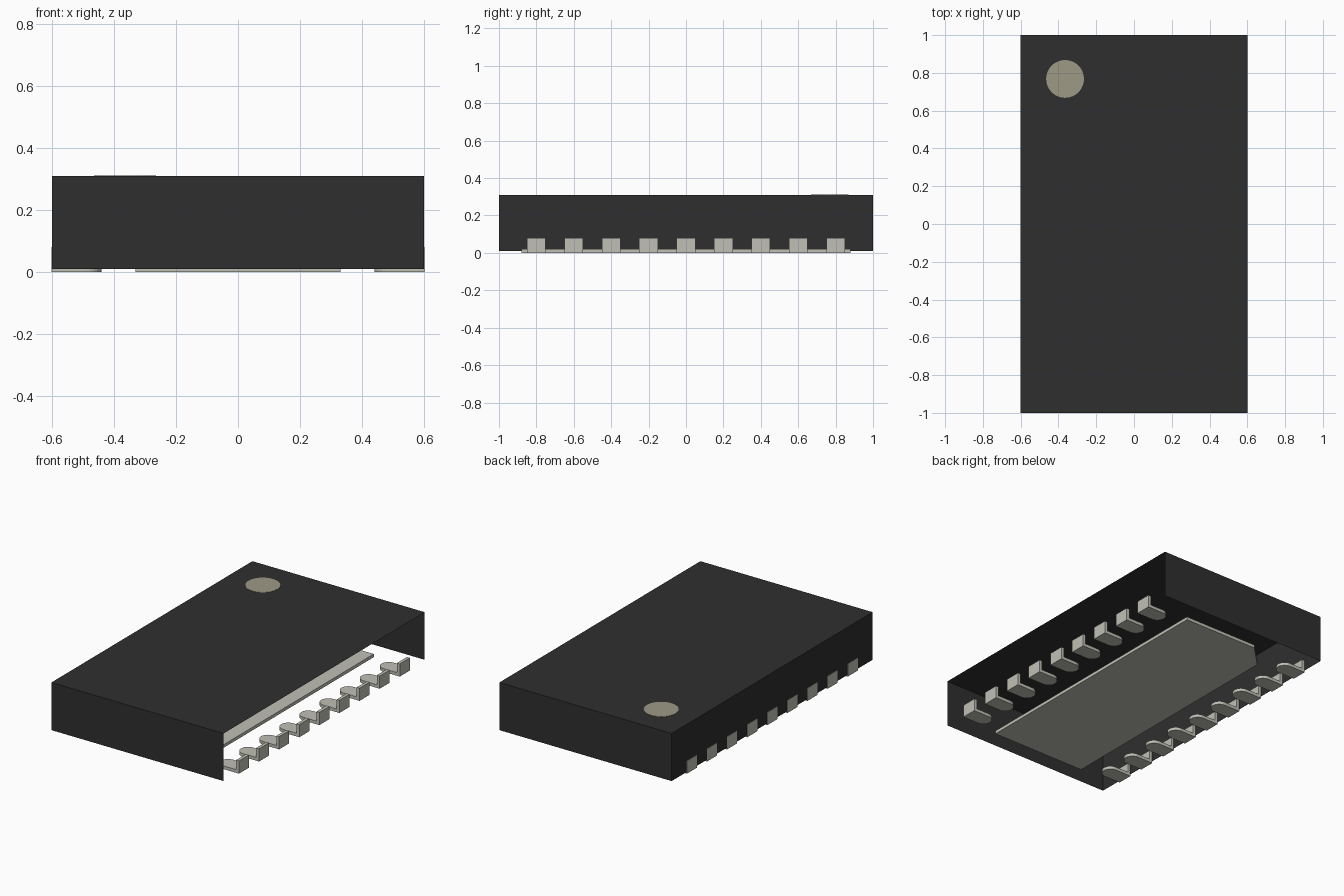
import bpy
import bmesh
import math

cube = bpy.data.objects.get("Cube")
if cube:
    bpy.data.objects.remove(cube, do_unlink=True)


def material(name, rgb):
    m = bpy.data.materials.new(name)
    m.use_nodes = True
    m.diffuse_color = (*rgb, 1)
    m.node_tree.nodes["Principled BSDF"].inputs["Base Color"].default_value = (*rgb, 1)
    return m


BLACK = material("black plastic", (0.028, 0.028, 0.028))
METAL = material("tinned metal", (0.53, 0.53, 0.47))
INK = material("beige marker", (0.345, 0.32, 0.24))


def finish(name, bm, mat):
    mesh = bpy.data.meshes.new(name)
    bm.to_mesh(mesh)
    bm.free()
    mesh.materials.append(mat)
    obj = bpy.data.objects.new(name, mesh)
    bpy.context.collection.objects.link(obj)
    return obj


def box(bm, lo, hi):
    verts = bmesh.ops.create_cube(bm, size=1)["verts"]
    for v in verts:
        v.co = [lo[i] + (v.co[i] + 0.5) * (hi[i] - lo[i]) for i in range(3)]


def slab(bm, outline, z0, z1):
    """Extrude a flat outline from z0 up to z1."""
    face = bm.faces.new([bm.verts.new((x, y, z0)) for x, y in outline])
    out = bmesh.ops.extrude_face_region(bm, geom=[face])["geom"]
    for v in out:
        if isinstance(v, bmesh.types.BMVert):
            v.co.z = z1
    bmesh.ops.recalc_face_normals(bm, faces=bm.faces)


# Package shell: roof and three walls, open underneath and on the +x side
bm = bmesh.new()
box(bm, (-0.6, -1, 0.01), (0.6, 1, 0.31))
bm.normal_update()
openings = [f for f in bm.faces if f.normal.z < -0.5 or f.normal.x > 0.5]
bmesh.ops.delete(bm, geom=openings, context='FACES')
finish("package_shell", bm, BLACK)

# Round first-pin marker on the roof
bm = bmesh.new()
slab(bm, [(-0.365 + 0.1 * math.cos(a), 0.768 + 0.1 * math.sin(a))
          for a in (math.tau * i / 48 for i in range(48))], 0.3095, 0.3115)
finish("first_pin_marker", bm, INK)

# Thermal pad with one chamfered corner
bm = bmesh.new()
slab(bm, [(-0.33, -0.88), (0.33, -0.88), (0.33, 0.88), (-0.19, 0.88), (-0.33, 0.74)], 0, 0.02)
finish("thermal_pad", bm, METAL)

# Terminals: round-ended foot plus upright end plate, nine on each side
HALF, OUTER = 0.05, 0.602
for side, label in ((1, "left"), (-1, "right")):
    for n in range(9):
        y = -0.8 + 0.2 * n
        bm = bmesh.new()
        arc = [math.pi / 2 + math.pi * i / 12 for i in range(13)]
        tip = [(side * (0.49 + HALF * math.cos(a)), y + HALF * math.sin(a)) for a in arc]
        slab(bm, [(side * OUTER, y + HALF)] + tip + [(side * OUTER, y - HALF)], 0, 0.02)
        x0, x1 = sorted((side * 0.582, side * OUTER))
        box(bm, (x0, y - HALF, 0.02), (x1, y + HALF, 0.08))
        finish(f"{label}_terminal_{n + 1}", bm, METAL)
